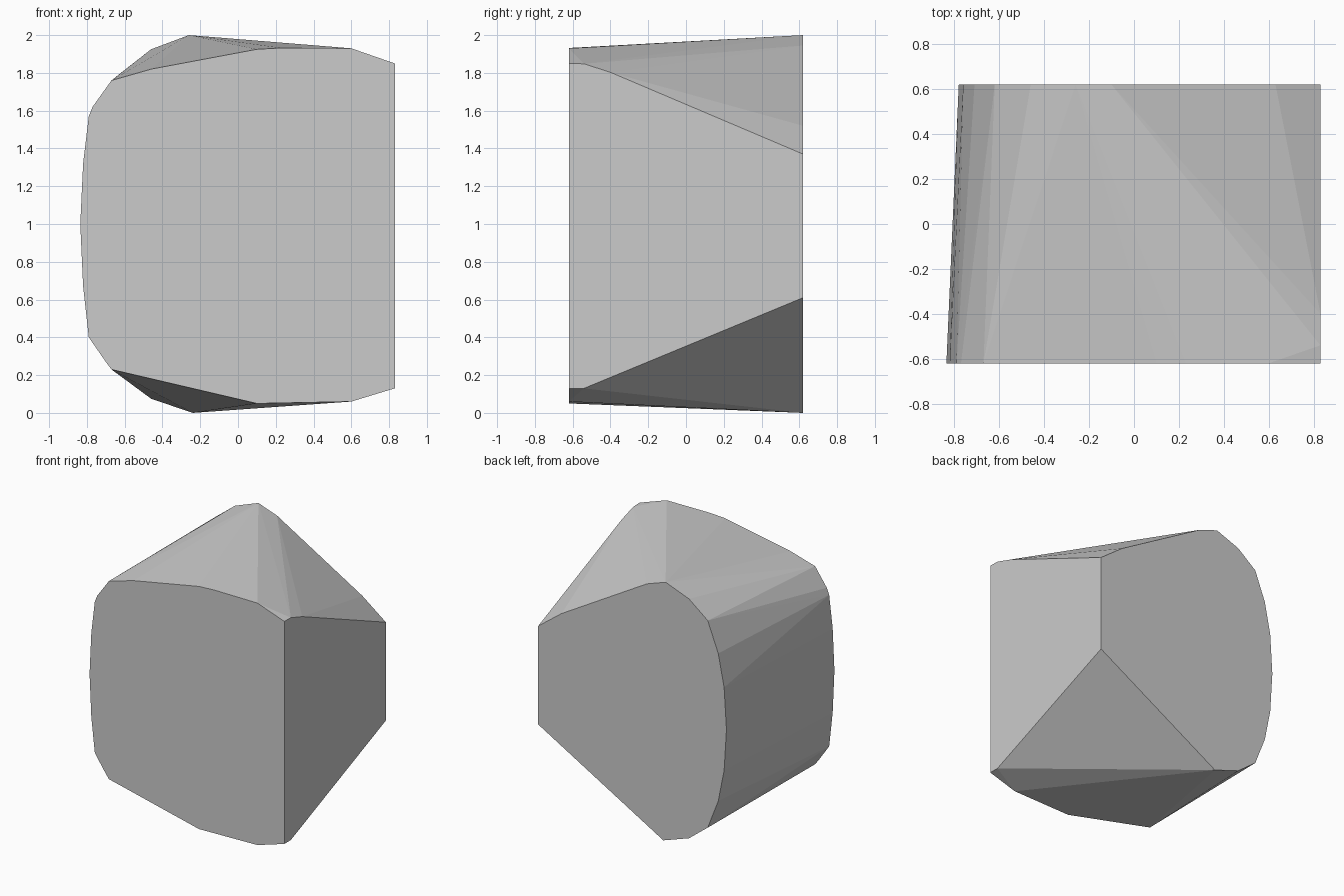
import bpy, bmesh

cube = bpy.data.objects.get("Cube")
if cube:
    bpy.data.objects.remove(cube, do_unlink=True)

DEPTH = 0.62

# Plain grey material
grey = bpy.data.materials.new("light grey")
grey.use_nodes = True
colour = (0.6, 0.6, 0.6, 1)
grey.diffuse_color = colour
grey.node_tree.nodes["Principled BSDF"].inputs["Base Color"].default_value = colour

# Outline of the front face (x, z)
front = [(0.83, 0.13), (0.83, 1.85), (0.6, 1.93), (0.23, 1.932), (0.1, 1.925),
         (-0.46, 1.82), (-0.67, 1.76), (-0.77, 1.62), (-0.79, 1.57),
         (-0.82, 1.32), (-0.835, 1.0), (-0.82, 0.67), (-0.79, 0.4),
         (-0.7, 0.27), (-0.67, 0.23), (0.1, 0.05), (0.6, 0.06)]

# Outline of the back face, its rounded side mirrored about mid height
back = [(0.83, 1.37), (0.63, 1.52), (-0.1, 1.945), (-0.26, 2.0),
        (-0.78, 1.0), (-0.24, 0.0), (0.83, 0.61)]
for x, rise in [(-0.46, 0.925), (-0.62, 0.8), (-0.71, 0.57), (-0.76, 0.32)]:
    back += [(x, 1 + rise), (x, 1 - rise)]

# Small chamfer corners on the flat side
corners = [(0.83, -0.54, 0.13), (0.83, -0.54, 1.848), (0.83, -0.4, 1.803)]

# Faceted stone: the convex skin stretched over both outlines
bm = bmesh.new()
for outline, y in ((front, -DEPTH), (back, DEPTH)):
    for x, z in outline:
        bm.verts.new((x, y, z))
for point in corners:
    bm.verts.new(point)
hull = bmesh.ops.convex_hull(bm, input=bm.verts)
spare = {v for v in hull["geom_interior"] + hull["geom_unused"]
         if isinstance(v, bmesh.types.BMVert)}
bmesh.ops.delete(bm, geom=list(spare), context="VERTS")

# Merge coplanar triangles into clean flat faces
bmesh.ops.dissolve_limit(bm, angle_limit=0.005, verts=bm.verts, edges=bm.edges)
bmesh.ops.recalc_face_normals(bm, faces=bm.faces)

mesh = bpy.data.meshes.new("stone_block")
bm.to_mesh(mesh)
bm.free()
mesh.materials.append(grey)
block = bpy.data.objects.new("stone_block", mesh)
bpy.context.collection.objects.link(block)
